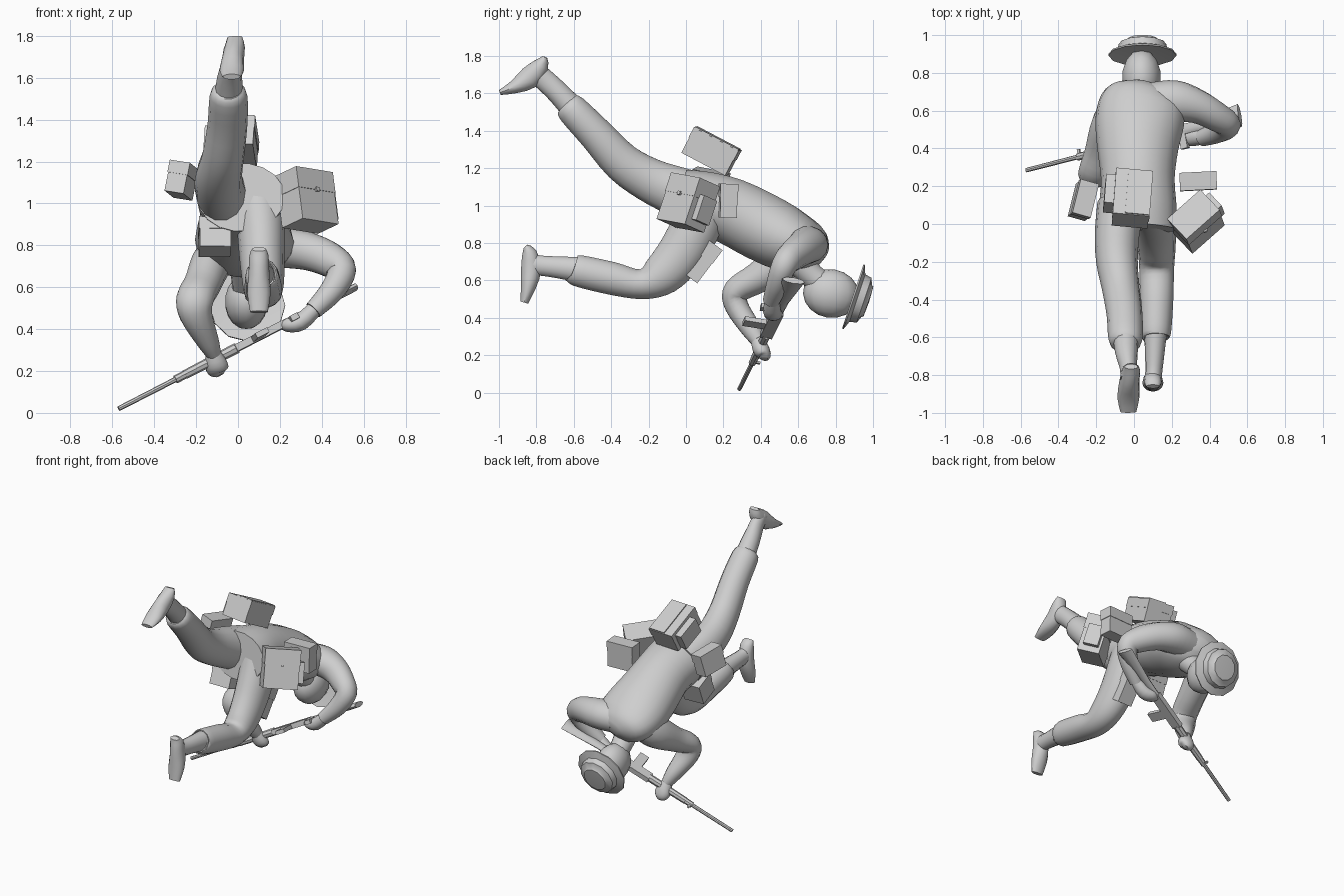
import bpy, bmesh, math
from mathutils import Vector, Matrix

if "Cube" in bpy.data.objects:
    bpy.data.objects.remove(bpy.data.objects["Cube"])

grey = bpy.data.materials.new("light_grey")
grey.diffuse_color = (0.62, 0.62, 0.62, 1)
grey.use_nodes = True
grey.node_tree.nodes["Principled BSDF"].inputs["Base Color"].default_value = grey.diffuse_color


def finish(name, bm, smooth=True, angle=40):
    bmesh.ops.recalc_face_normals(bm, faces=bm.faces)
    me = bpy.data.meshes.new(name)
    bm.to_mesh(me)
    bm.free()
    me.materials.append(grey)
    ob = bpy.data.objects.new(name, me)
    bpy.context.collection.objects.link(ob)
    if smooth:
        bpy.context.view_layer.objects.active = ob
        ob.select_set(True)
        bpy.ops.object.shade_smooth_by_angle(angle=math.radians(angle))
        ob.select_set(False)
    return ob


def catmull(pts, steps):
    out = []
    for i in range(len(pts) - 1):
        a, b, c, d = (Vector(pts[max(0, min(len(pts) - 1, i + k))]) for k in (-1, 0, 1, 2))
        for s in range(steps):
            t = s / steps
            out.append(0.5 * (2 * b + (c - a) * t + (2 * a - 5 * b + 4 * c - d) * t * t
                              + (3 * b - a - 3 * c + d) * t ** 3))
    return out + [Vector(pts[-1])]


def loft(name, stations, ref=(1, 0, 0), sides=14, steps=3):
    """Elliptical tube; each station is x, y, z, radius along ref, radius across."""
    st = catmull(stations, steps)
    bm = bmesh.new()
    rings = []
    for i, s in enumerate(st):
        p = Vector(s[:3])
        t = (Vector(st[min(i + 1, len(st) - 1)][:3]) - Vector(st[max(i - 1, 0)][:3])).normalized()
        u = Vector(ref)
        u = (u - t * u.dot(t)).normalized()
        v = t.cross(u)
        rings.append([bm.verts.new(p + u * s[3] * math.cos(a) + v * s[4] * math.sin(a))
                      for a in (2 * math.pi * k / sides for k in range(sides))])
    for r0, r1 in zip(rings, rings[1:]):
        for k in range(sides):
            bm.faces.new((r0[k], r0[(k + 1) % sides], r1[(k + 1) % sides], r1[k]))
    bm.faces.new(rings[0])
    bm.faces.new(rings[-1])
    return finish(name, bm)


def frame(center, xdir, zdir):
    z = Vector(zdir).normalized()
    x = Vector(xdir)
    x = (x - z * x.dot(z)).normalized()
    m = Matrix((x, z.cross(x), z)).transposed().to_4x4()
    m.translation = center
    return m


def box(name, center, dims, xdir=(1, 0, 0), zdir=(0, 0, 1)):
    bm = bmesh.new()
    bmesh.ops.create_cube(bm, size=1, matrix=frame(center, xdir, zdir) @ Matrix.Diagonal((*dims, 1)))
    return finish(name, bm, False)


def pouch(name, center, dims, xdir, zdir):
    """Box with a slightly wider lid on its +z end."""
    box(name, center, dims, xdir, zdir)
    m = frame(center, xdir, zdir)
    lid = m @ Vector((0, 0, dims[2] * 0.31))
    box(name + "_lid", lid, (dims[0] + .006, dims[1] + .006, dims[2] * 0.4), xdir, zdir)
    return m


def ball(name, center, radii, xdir=(1, 0, 0), zdir=(0, 0, 1)):
    bm = bmesh.new()
    bmesh.ops.create_uvsphere(bm, u_segments=14, v_segments=9, radius=1,
                              matrix=frame(center, xdir, zdir) @ Matrix.Diagonal((*radii, 1)))
    return finish(name, bm)


# Jacket and neck
loft("jacket", [(.015, -.02, 1.03, .21, .165), (.02, .1, 1.01, .205, .175), (.02, .24, .97, .195, .18),
                (.02, .4, .89, .215, .185), (.03, .54, .82, .235, .175), (.045, .65, .785, .22, .14),
                (.06, .71, .77, .155, .1), (.07, .745, .76, .06, .04)], sides=18)
loft("neck", [(.04, .6, .7, .08, .075), (.04, .68, .62, .07, .068), (.04, .76, .56, .07, .07)])

# Head and brimmed hat
ball("head", (.04, .775, .53), (.104, .15, .13), zdir=(0, .15, 1))
hat = frame((.045, .905, .51), (1, 0, 0), (0, .95, -.316))
bm = bmesh.new()
prof = [(.0, -.005), (.1, -.005), (.18, -.014), (.181, -.006), (.134, .012), (.126, .05), (.09, .064),
        (.084, .074), (.0, .078)]
vs = [bm.verts.new((r, 0, h)) for r, h in prof]
es = [bm.edges.new(p) for p in zip(vs, vs[1:])]
bmesh.ops.spin(bm, geom=vs + es, cent=(0, 0, 0), axis=(0, 0, 1), angle=2 * math.pi, steps=12)
bmesh.ops.remove_doubles(bm, verts=bm.verts, dist=.0005)
bm.transform(hat)
finish("hat", bm)

# Raised leg
loft("raised_trouser", [(-.07, .1, 1.02, .125, .15), (-.09, -.06, 1.08, .118, .135),
                        (-.09, -.2, 1.14, .11, .12), (-.07, -.34, 1.23, .1, .108),
                        (-.05, -.48, 1.38, .095, .095), (-.045, -.61, 1.515, .09, .085),
                        (-.045, -.64, 1.545, .065, .065)])
loft("raised_ankle", [(-.045, -.58, 1.49, .07, .07), (-.04, -.68, 1.6, .06, .062),
                      (-.03, -.76, 1.675, .046, .06), (-.025, -.82, 1.725, .046, .06)])
loft("raised_boot", [(-.015, -.755, 1.795, .035, .014), (-.015, -.775, 1.75, .048, .045),
                     (-.025, -.835, 1.685, .053, .062), (-.03, -.92, 1.634, .058, .036),
                     (-.03, -.995, 1.605, .042, .014)], steps=2)

# Bent leg
loft("bent_trouser", [(.1, .1, 1.0, .12, .13), (.11, .05, .88, .115, .135), (.115, -.03, .74, .108, .13),
                      (.12, -.13, .63, .1, .115), (.12, -.24, .58, .092, .082),
                      (.12, -.4, .612, .088, .09), (.115, -.58, .653, .08, .086),
                      (.115, -.605, .66, .06, .068)], steps=4)
loft("bent_ankle", [(.115, -.55, .655, .062, .072), (.11, -.68, .67, .052, .06),
                    (.105, -.78, .68, .045, .055), (.1, -.84, .69, .045, .06)])
loft("bent_boot", [(.1, -.86, .782, .034, .014), (.1, -.838, .75, .046, .04),
                   (.1, -.828, .66, .05, .055), (.1, -.842, .57, .056, .042),
                   (.1, -.865, .482, .042, .022)], steps=2)

# Arms: one hanging forward, one with elbow out
loft("hanging_sleeve", [(-.07, .62, .79, .09, .1), (-.13, .53, .71, .095, .11), (-.17, .385, .615, .09, .085),
                        (-.205, .27, .545, .09, .072), (-.2, .27, .465, .078, .064),
                        (-.145, .345, .345, .054, .055), (-.115, .385, .28, .036, .04)], (1, 0, 0), steps=4)
loft("hanging_hand", [(-.12, .38, .29, .034, .035), (-.105, .4, .235, .054, .045),
                      (-.095, .42, .2, .05, .035), (-.085, .42, .18, .02, .02)], (1, 0, 0))
loft("bent_sleeve", [(.1, .64, .79, .11, .1), (.22, .65, .79, .11, .1), (.34, .62, .77, .09, .092),
                     (.44, .565, .73, .078, .084), (.495, .525, .68, .068, .07),
                     (.45, .49, .585, .06, .06), (.36, .455, .49, .045, .045)], (0, 1, 0), steps=4)
loft("bent_hand", [(.37, .46, .5, .038, .038), (.3, .46, .435, .048, .043),
                   (.24, .475, .42, .045, .035), (.21, .49, .42, .02, .02)], (0, 1, 0))

# Rifle, measured along its line from muzzle to butt
muzzle, butt = Vector((-.57, .285, .02)), Vector((.56, .575, .6))
axis = (butt - muzzle).normalized()
down = Vector((.15, -.95, .15))
down = (down - axis * down.dot(axis)).normalized()


def along(t):
    return muzzle.lerp(butt, t)


def rod(name, t0, t1, r0, r1):
    loft(name, [(*along(t0), r0, r0), (*along(t1), r1, r1)], tuple(down), sides=8, steps=1)


rod("barrel", 0, .3, .012, .013)
rod("gas_block", .24, .29, .02, .02)
rod("handguard", .28, .5, .022, .026)
rod("scope", .54, .68, .015, .015)
box("front_sight", along(.25) - down * .025, (.03, .012, .015), down, axis)
box("receiver", along(.6), (.065, .035, .28), down, axis)
box("magazine", along(.585) + down * .085, (.13, .026, .065), down, axis)
box("grip", along(.73) + down * .055, (.09, .028, .04), down + axis * .4, axis)
loft("stock", [(*along(.7), .03, .018), (*along(.8), .032, .018), (*along(1), .062, .018)],
     tuple(down), sides=8, steps=1)

# Back pack with side pocket and a flap plate
pack_x, pack_z = (1, -.08, 0), (.06, .46, .887)
m = pouch("back_pack", (-.01, .135, 1.29), (.19, .265, .15), pack_x, pack_z)
box("back_pack_pocket", m @ Vector((-.12, .02, -.005)), (.055, .17, .12), pack_x, pack_z)
box("back_pack_flap", m @ Vector((.03, 0, .079)), (.125, .262, .009), pack_x, pack_z)

# Side pack, its end pocket and buckle
side_x, side_z = (.72, .69, 0), (-.12, .31, .94)
m = pouch("side_pack", (.33, .01, 1.015), (.23, .15, .26), side_x, side_z)
box("side_pack_pocket", m @ Vector((.13, .01, -.02)), (.045, .1, .14), side_x, side_z)
box("side_pack_buckle", m @ Vector((0, -.08, .03)), (.02, .012, .02), side_x, side_z)

# Belt pouches
pouch("hip_pouch", (.34, .225, 1.025), (.19, .09, .18), (1, .05, 0), (0, .03, 1))
pouch("left_pouch", (-.27, .125, 1.11), (.095, .18, .15), (1, -.25, 0), (.2, .15, 1))
pouch("belly_pouch", (-.11, .03, .84), (.15, .14, .15), (1, 0, -.1), (0, .4, 1))
pouch("front_pouch", (.13, .09, .7), (.11, .09, .22), (1, 0, 0), (0, .6, .8))
